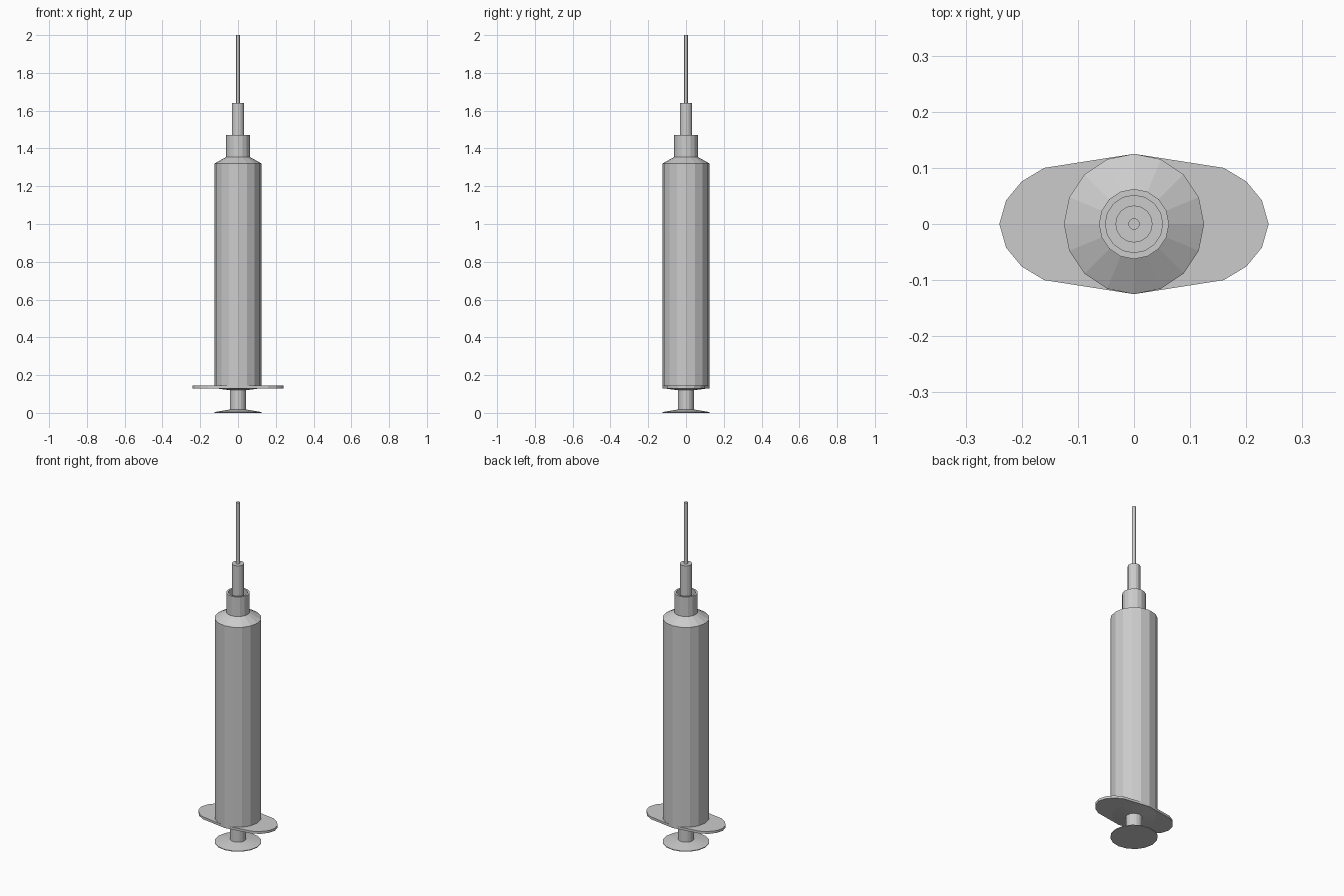
import bpy, bmesh
from math import cos, sin, tau

cube = bpy.data.objects.get("Cube")
if cube:
    bpy.data.objects.remove(cube, do_unlink=True)

SIDES = 16


def material(name, rgb):
    m = bpy.data.materials.new(name)
    m.use_nodes = True
    m.diffuse_color = (*rgb, 1)
    m.node_tree.nodes["Principled BSDF"].inputs["Base Color"].default_value = (*rgb, 1)
    return m


grey = material("light grey", (0.6, 0.6, 0.6))


def finish(name, bm):
    bmesh.ops.remove_doubles(bm, verts=bm.verts, dist=1e-5)
    bmesh.ops.recalc_face_normals(bm, faces=bm.faces)
    mesh = bpy.data.meshes.new(name)
    bm.to_mesh(mesh)
    bm.free()
    mesh.materials.append(grey)
    bpy.context.collection.objects.link(bpy.data.objects.new(name, mesh))


def lathe(name, profile):
    """Spin (radius, height) points around z, capping both ends."""
    bm = bmesh.new()
    rings = [[bm.verts.new((r * cos(tau * i / SIDES), r * sin(tau * i / SIDES), z))
              for i in range(SIDES)] for r, z in profile]
    for a, b in zip(rings, rings[1:]):
        for i in range(SIDES):
            j = (i + 1) % SIDES
            bm.faces.new((a[i], a[j], b[j], b[i]))
    bm.faces.new(rings[0])
    bm.faces.new(rings[-1])
    finish(name, bm)


def plate(name, outline, bottom, top):
    """Extrude a flat outline upward."""
    bm = bmesh.new()
    face = bm.faces.new([bm.verts.new((x, y, bottom)) for x, y in outline])
    new = bmesh.ops.extrude_face_region(bm, geom=[face])["geom"]
    bmesh.ops.translate(bm, vec=(0, 0, top - bottom),
                        verts=[v for v in new if isinstance(v, bmesh.types.BMVert)])
    finish(name, bm)


# Plunger: thumb disc and rod
lathe("plunger", [(0.125, 0), (0.125, 0.004), (0.043, 0.018), (0.043, 0.125)])

# Barrel with shallow tapered base, sloped shoulder and open collar
lathe("barrel", [(0.043, 0.12), (0.125, 0.131), (0.125, 1.32), (0.0625, 1.355),
                 (0.0625, 1.47), (0.051, 1.47), (0.051, 1.37)])

# Finger flange, mirrored from one quarter of its outline
quarter = [(0.24, 0), (0.228, 0.042), (0.2, 0.076), (0.16, 0.1), (0, 0.125)]
half = quarter + [(-x, y) for x, y in reversed(quarter[:-1])]
plate("finger_flange", half + [(x, -y) for x, y in reversed(half[1:-1])], 0.13, 0.144)

# Needle hub and needle
lathe("needle_hub", [(0.033, 1.36), (0.033, 1.64)])
lathe("needle", [(0.01, 1.63), (0.01, 2.0)])
